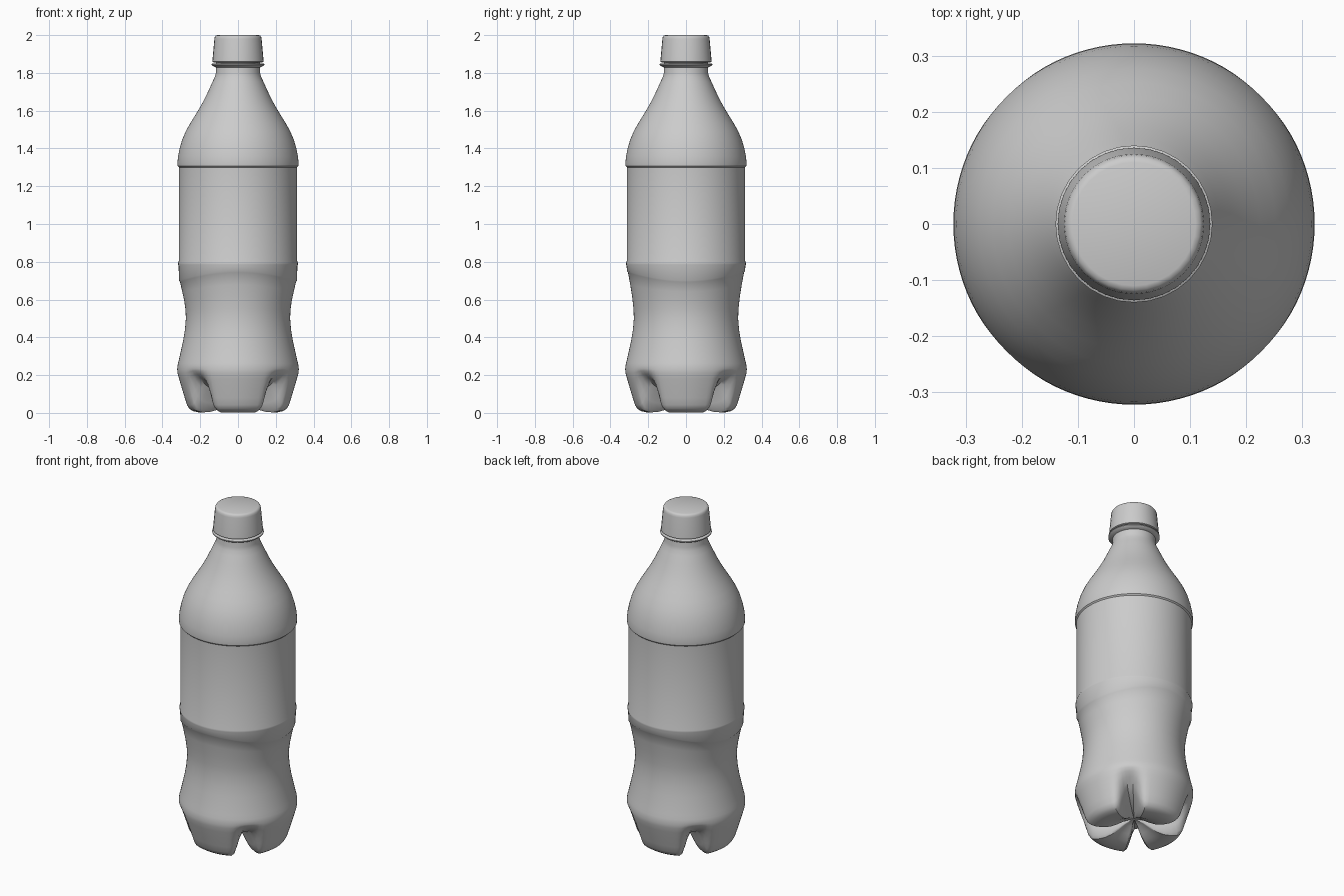
import bpy, bmesh
from math import sin, cos, pi, radians


def loft(name, rings, segs, angle):
    """Skin a list of functions a -> (radius, z) into a closed body of revolution."""
    bm = bmesh.new()
    loops = []
    for ring in rings:
        loop = []
        for i in range(segs):
            a = 2 * pi * i / segs
            r, z = ring(a)
            loop.append(bm.verts.new((r * cos(a), r * sin(a), z)))
        loops.append(loop)
    for low, high in zip(loops, loops[1:]):
        for i in range(segs):
            j = (i + 1) % segs
            bm.faces.new((low[i], low[j], high[j], high[i]))
    bm.faces.new(loops[0][::-1])
    bm.faces.new(loops[-1])
    bmesh.ops.recalc_face_normals(bm, faces=bm.faces[:])
    mesh = bpy.data.meshes.new(name)
    bm.to_mesh(mesh)
    bm.free()
    ob = bpy.data.objects.new(name, mesh)
    bpy.context.collection.objects.link(ob)
    bpy.ops.object.select_all(action='DESELECT')
    ob.select_set(True)
    bpy.context.view_layer.objects.active = ob
    bpy.ops.object.shade_smooth_by_angle(angle=radians(angle))
    return ob


def circle(r, z, wave=0.0):
    # wave lifts the ring at front and back, lowers it at the sides
    return lambda a: (r, z - wave * cos(2 * a))


def petal(rf, zf, rg, zg):
    # blend between foot profile and diagonal groove profile, four-fold
    def ring(a):
        d = abs((a % (pi / 2)) - pi / 4)
        t = min(1, max(0, (d - radians(3)) / radians(15)))
        t = t * t * (3 - 2 * t)
        return rg + (rf - rg) * t, zg + (zf - zg) * t
    return ring


# four-footed base: foot radius, foot z, groove radius, groove z
base = [petal(*p) for p in [
    (.01, .075, .01, .08), (.05, .06, .05, .085), (.09, .035, .09, .095),
    (.13, .014, .125, .105), (.17, .004, .155, .115), (.21, .003, .18, .125),
    (.24, .01, .205, .136), (.258, .022, .222, .146), (.270, .042, .237, .156),
    (.282, .08, .255, .168), (.297, .13, .278, .184), (.312, .18, .303, .204),
    (.320, .21, .317, .222), (.322, .23, .321, .234)]]

# waist, wavy seam, label panel, shoulder and neck
body = [circle(*p) for p in [
    (.320, .25), (.318, .262), (.312, .285), (.302, .33), (.290, .385),
    (.281, .44), (.276, .5), (.278, .55, .003), (.285, .605, .010),
    (.295, .66, .018), (.307, .718, .025), (.313, .726, .025),
    (.314, .775), (.317, .785), (.317, .795), (.313, .805), (.313, 1.3),
    (.320, 1.307), (.321, 1.325), (.317, 1.36), (.309, 1.40), (.296, 1.445),
    (.277, 1.49), (.252, 1.535), (.224, 1.58), (.197, 1.625), (.173, 1.67),
    (.152, 1.715), (.134, 1.755), (.122, 1.78), (.117, 1.80), (.116, 1.87)]]
loft("bottle_body", base + body, 96, 38)

# collar ring under the cap
loft("neck_collar", [circle(*p) for p in [
    (.114, 1.828), (.136, 1.838), (.140, 1.842), (.140, 1.847),
    (.136, 1.85), (.114, 1.85)]], 32, 40)

# tapered screw cap
loft("cap", [circle(*p) for p in [
    (.130, 1.856), (.136, 1.859), (.135, 1.868), (.125, 1.98),
    (.123, 1.99), (.118, 1.997), (.110, 2.0)]], 32, 40)
